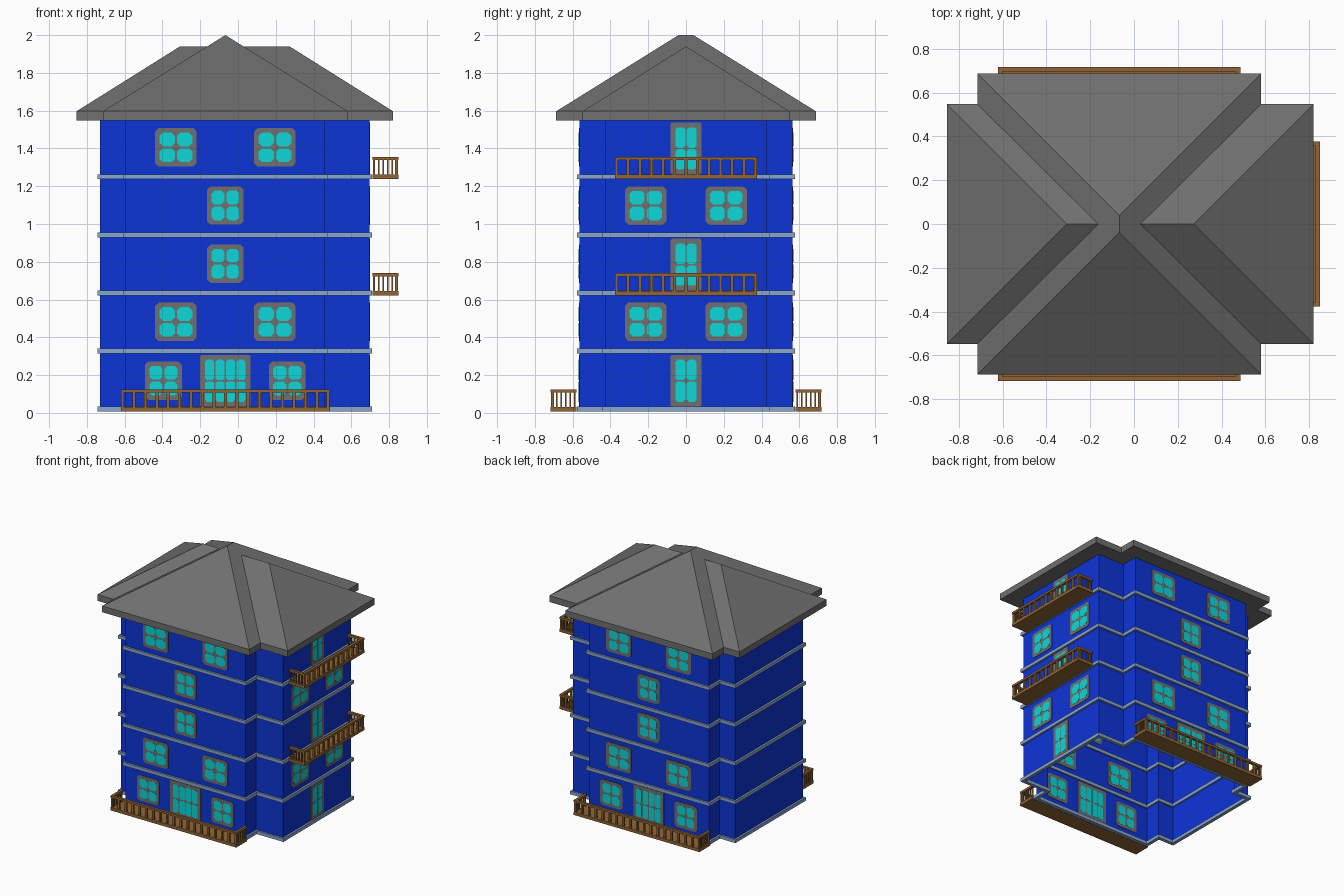
import bpy, bmesh, math
from mathutils import Matrix

if "Cube" in bpy.data.objects:
    bpy.data.objects.remove(bpy.data.objects["Cube"])


def mat(name, rgb):
    m = bpy.data.materials.new(name)
    m.diffuse_color = (*rgb, 1)
    m.use_nodes = True
    m.node_tree.nodes["Principled BSDF"].inputs["Base Color"].default_value = m.diffuse_color
    return m


BLUE = mat("wall_blue", (0.004, 0.035, 0.68))
CYAN = mat("glass_cyan", (0.004, 0.68, 0.68))
GREY = mat("roof_grey", (0.16, 0.16, 0.16))
TRIM = mat("trim_pale_blue", (0.25, 0.38, 0.62))
WOOD = mat("balcony_wood", (0.28, 0.13, 0.035))

CX = -0.067                    # centre line of front and back wings
FLOORS = [0.007 + 0.3075 * i for i in range(5)]


def finish(bm, name, material, recalc=True):
    if recalc:
        bmesh.ops.recalc_face_normals(bm, faces=bm.faces)
    me = bpy.data.meshes.new(name)
    bm.to_mesh(me)
    bm.free()
    me.materials.append(material)
    ob = bpy.data.objects.new(name, me)
    bpy.context.collection.objects.link(ob)
    return ob


def bridge(bm, a, b):
    n = len(a)
    for i in range(n):
        j = (i + 1) % n
        bm.faces.new((a[i], a[j], b[j], b[i]))


def cross(d):
    """Cross-shaped floor plan, grown outward by d."""
    x0, x1, y = -0.595 - d, 0.46 + d, 0.563 + d
    a0, a1, b = -0.73 - d, 0.695 + d, 0.428 + d
    return [(x0, -y), (x1, -y), (x1, -b), (a1, -b), (a1, b), (x1, b),
            (x1, y), (x0, y), (x0, b), (a0, b), (a0, -b), (x0, -b)]


def loop(bm, pts, z):
    return [bm.verts.new((x, y, z)) for x, y in pts]


# walls: hollow shell, open at the bottom
bm = bmesh.new()
bridge(bm, loop(bm, cross(0), 0.007), loop(bm, cross(0), 1.55))
finish(bm, "walls", BLUE, False)

# trim bands at every floor
for i, z in enumerate(FLOORS):
    bm = bmesh.new()
    rings = [loop(bm, cross(d), h) for d, h in
             ((0.015, z), (0.015, z + 0.026), (-0.012, z + 0.026), (-0.012, z))]
    for k in range(4):
        bridge(bm, rings[k], rings[(k + 1) % 4])
    finish(bm, f"floor_band_{i + 1}", TRIM)


# hip roofs with thick eaves
def hip_roof(name, cx, hx, hy, top):
    bm = bmesh.new()
    rect = [(cx - hx, -hy), (cx + hx, -hy), (cx + hx, hy), (cx - hx, hy)]
    low, eave = loop(bm, rect, 1.547), loop(bm, rect, 1.597)
    bm.faces.new(low[::-1])
    bridge(bm, low, eave)
    r = abs(hx - hy)
    a, b, c, d = eave
    if hx > hy:
        p, q = bm.verts.new((cx - r, 0, top)), bm.verts.new((cx + r, 0, top))
        faces = ((a, b, q, p), (b, c, q), (c, d, p, q), (d, a, p))
    else:
        p, q = bm.verts.new((cx, -r, top)), bm.verts.new((cx, r, top))
        faces = ((a, b, p), (b, c, q, p), (c, d, q), (d, a, p, q))
    for f in faces:
        bm.faces.new(f)
    finish(bm, name, GREY)


hip_roof("main_roof", CX, 0.6475, 0.687, 2.0)
hip_roof("side_roof", -0.017, 0.8375, 0.547, 1.94)


# windows and doors: chamfered plates passing through the wall
def plate(bm, m, u, z, w, h, c, t):
    w, h = w / 2, h / 2
    pts = [(-w + c, -h), (w - c, -h), (w, -h + c), (w, h - c),
           (w - c, h), (-w + c, h), (-w, h - c), (-w, -h + c)]
    f, b = [[bm.verts.new(m @ Matrix.Translation((u + x, s, z + y)) @ v0)
             for x, y in pts] for s in (-t, t)]
    bm.faces.new(f)
    bm.faces.new(b[::-1])
    bridge(bm, f, b)


v0 = Matrix.Identity(3).col[0] * 0   # zero vector


def opening(name, m, u, z, w, h, cols, border, gap, c):
    bm = bmesh.new()
    plate(bm, m, u, z, w, h, c, 0.004)
    finish(bm, name + "_frame", GREY)
    bm = bmesh.new()
    pw = (w - 2 * border - gap * (cols - 1)) / cols
    ph = (h - 2 * border - gap) / 2
    for i in range(cols):
        for j in (-1, 1):
            pu = u + (i - (cols - 1) / 2) * (pw + gap)
            plate(bm, m, pu, z + j * (ph + gap) / 2, pw, ph,
                  min(0.018, pw * 0.22), 0.0049)
    finish(bm, name + "_glass", CYAN)


def window(name, m, u, z, w):
    opening(name, m, u, z, w, 0.203, 2, 0.023, 0.011, 0.018)


def door(name, m, u, z, w, cols):
    opening(name, m, u, z + 0.163, w, 0.275, cols, 0.026, 0.007, 0.008)


# balconies: floor slab, top rails, posts and balusters
def balcony(name, m, length, z):
    bm = bmesh.new()

    def box(x0, x1, y0, y1, z0, z1):
        s = Matrix.Diagonal((x1 - x0, y1 - y0, z1 - z0, 1))
        t = Matrix.Translation(((x0 + x1) / 2, (y0 + y1) / 2, (z0 + z1) / 2))
        bmesh.ops.create_cube(bm, size=1, matrix=m @ t @ s)

    L, yi, yo, r = length / 2, -0.017, -0.154, 0.02
    top = z + 0.118
    box(-L, L, yo, yi, z, z + 0.024)
    box(-L, L, yo, yo + r, top - 0.017, top)
    for s in (-1, 1):
        e0, e1 = sorted((s * L, s * (L - r)))
        box(e0, e1, yo + r, yi, top - 0.017, top)
        for k in range(1, 6):                       # end balusters
            y = yo + 0.008 + k * 0.0242
            box(e0 + 0.005, e1 - 0.005, y - 0.004, y + 0.004, z + 0.024, top - 0.017)
    n = round(length / 0.0605)
    for k in range(n + 1):                          # front balusters
        x = -L + 0.009 + k * (length - 0.018) / n
        box(x - 0.008, x + 0.008, yo + 0.003, yo + 0.017, z + 0.024, top - 0.017)
    finish(bm, name, WOOD)


def side(x, y, deg):
    return Matrix.Translation((x, y, 0)) @ Matrix.Rotation(math.radians(deg), 4, 'Z')


# front and back wings share one layout
for label, m in (("front", side(CX, -0.563, 0)), ("back", side(CX, 0.563, 180))):
    for s, tag in ((-1, "left"), (1, "right")):
        window(f"{label}_window_1_{tag}", m, s * 0.328, 0.171, 0.195)
        window(f"{label}_window_2_{tag}", m, s * 0.262, 0.482, 0.22)
        window(f"{label}_window_5_{tag}", m, s * 0.262, 1.406, 0.22)
    window(f"{label}_window_3", m, 0, 0.79, 0.192)
    window(f"{label}_window_4", m, 0, 1.098, 0.192)
    door(f"{label}_double_door", m, 0, FLOORS[0], 0.267, 4)
    balcony(f"{label}_balcony", m, 1.107, FLOORS[0])

# right wing: doors on odd floors, window pairs on even floors
m = side(0.695, 0, 90)
for i, z in enumerate(FLOORS):
    if i % 2 == 0:
        door(f"right_door_{i + 1}", m, 0, z, 0.165, 2)
        if i:
            balcony(f"right_balcony_{i + 1}", m, 0.752, z)
    else:
        for s, tag in ((-1, "left"), (1, "right")):
            window(f"right_window_{i + 1}_{tag}", m, s * 0.213, z + 0.168, 0.22)
